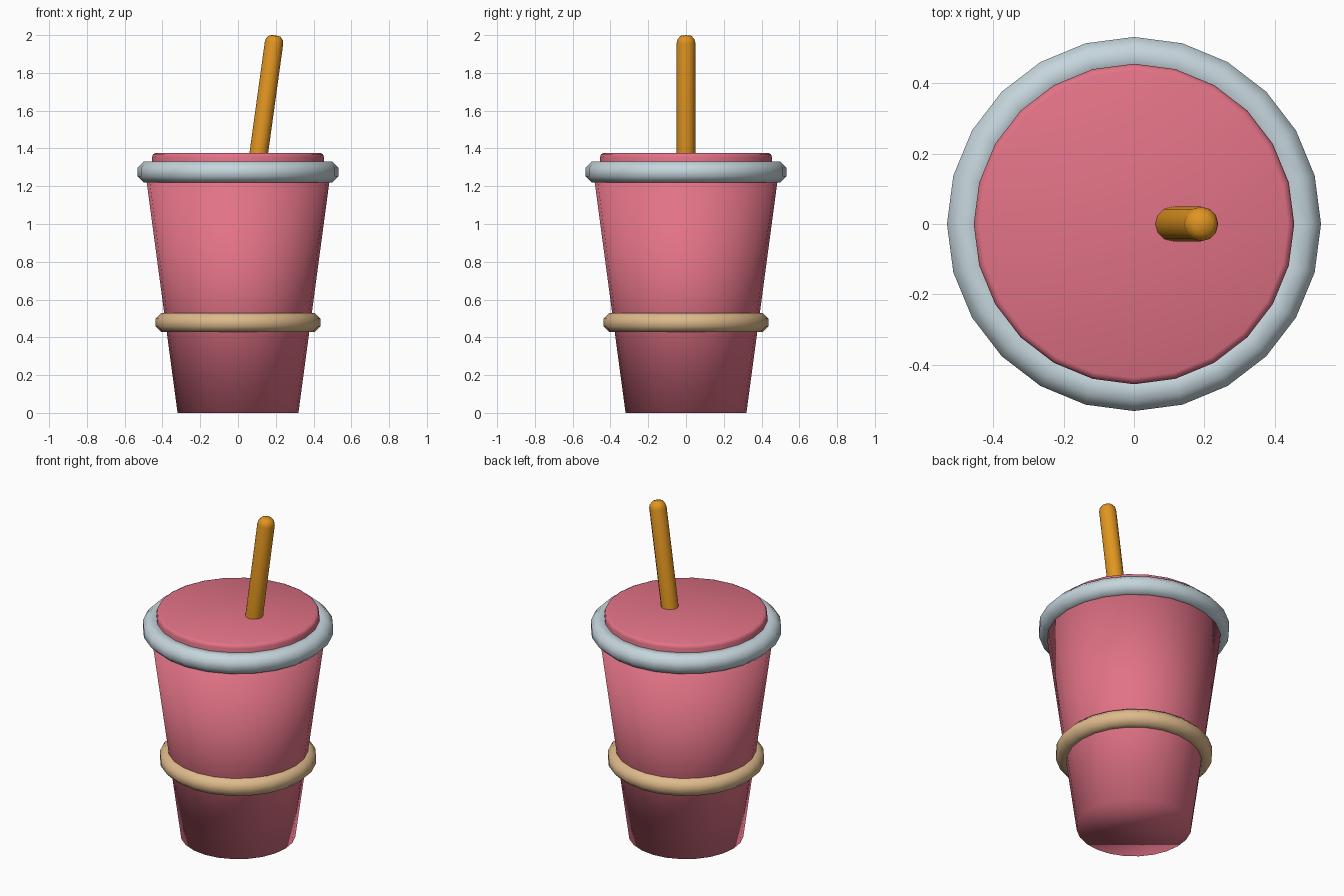
import bpy, bmesh, math
from mathutils import Vector

if "Cube" in bpy.data.objects:
    bpy.data.objects.remove(bpy.data.objects["Cube"])


def material(name, rgb):
    m = bpy.data.materials.new(name)
    m.diffuse_color = (*rgb, 1)
    m.use_nodes = True
    m.node_tree.nodes["Principled BSDF"].inputs["Base Color"].default_value = m.diffuse_color
    return m


PINK = material("pink", (0.76, 0.17, 0.24))
GREY = material("pale blue grey", (0.56, 0.67, 0.72))
TAN = material("tan", (0.73, 0.49, 0.26))
AMBER = material("amber", (0.75, 0.30, 0.015))


def revolve(name, profile, mat, sides=24, ring=False, angle=None):
    """Spin an (r, z) profile round z; a ring joins its last point to its first,
    other profiles get closed with flat caps."""
    bm = bmesh.new()
    loops = []
    for r, z in profile:
        loops.append([bm.verts.new((r * math.cos(2 * math.pi * i / sides),
                                    r * math.sin(2 * math.pi * i / sides), z))
                      for i in range(sides)])
    pairs = list(zip(loops, loops[1:]))
    if ring:
        pairs.append((loops[-1], loops[0]))
    else:
        bm.faces.new(loops[0][::-1])
        bm.faces.new(loops[-1])
    for a, b in pairs:
        for i in range(sides):
            j = (i + 1) % sides
            bm.faces.new((a[i], a[j], b[j], b[i]))
    bmesh.ops.recalc_face_normals(bm, faces=bm.faces)
    me = bpy.data.meshes.new(name)
    bm.to_mesh(me)
    bm.free()
    me.materials.append(mat)
    ob = bpy.data.objects.new(name, me)
    bpy.context.collection.objects.link(ob)
    bpy.ops.object.select_all(action='DESELECT')
    ob.select_set(True)
    bpy.context.view_layer.objects.active = ob
    if angle is None:
        bpy.ops.object.shade_smooth()
    else:
        bpy.ops.object.shade_smooth_by_angle(angle=math.radians(angle))
    return ob


def band(name, major, minor, z, mat):
    # octagonal tube with flat outer side
    r = minor / math.cos(math.pi / 8)
    pts = [(major + r * math.cos(math.pi * (k + 0.5) / 4),
            z + r * math.sin(math.pi * (k + 0.5) / 4)) for k in range(8)]
    return revolve(name, pts, mat, ring=True)


# tapered cup, smooth over the base edge
revolve("cup_body", [(0.32, 0), (0.49, 1.27)], PINK)

# lid disc with a softened top edge
revolve("lid", [(0.455, 1.24), (0.455, 1.355), (0.45, 1.37), (0.437, 1.376)],
        PINK, angle=50)

# rim and sleeve bands
band("rim_band", 0.476, 0.055, 1.275, GREY)
band("sleeve_band", 0.386, 0.05, 0.478, TAN)

# leaning straw with a rounded tip
straw = revolve("straw", [(0.049, 0), (0.049, 0.712), (0.044, 0.731),
                          (0.03, 0.747), (0.004, 0.751)], AMBER, sides=12, angle=50)
lean = Vector((0.138, 0, 1)).normalized()
straw.rotation_euler = (0, math.atan2(lean.x, lean.z), 0)
straw.location = Vector((0.196, 0, 1.998)) - lean * 0.75
